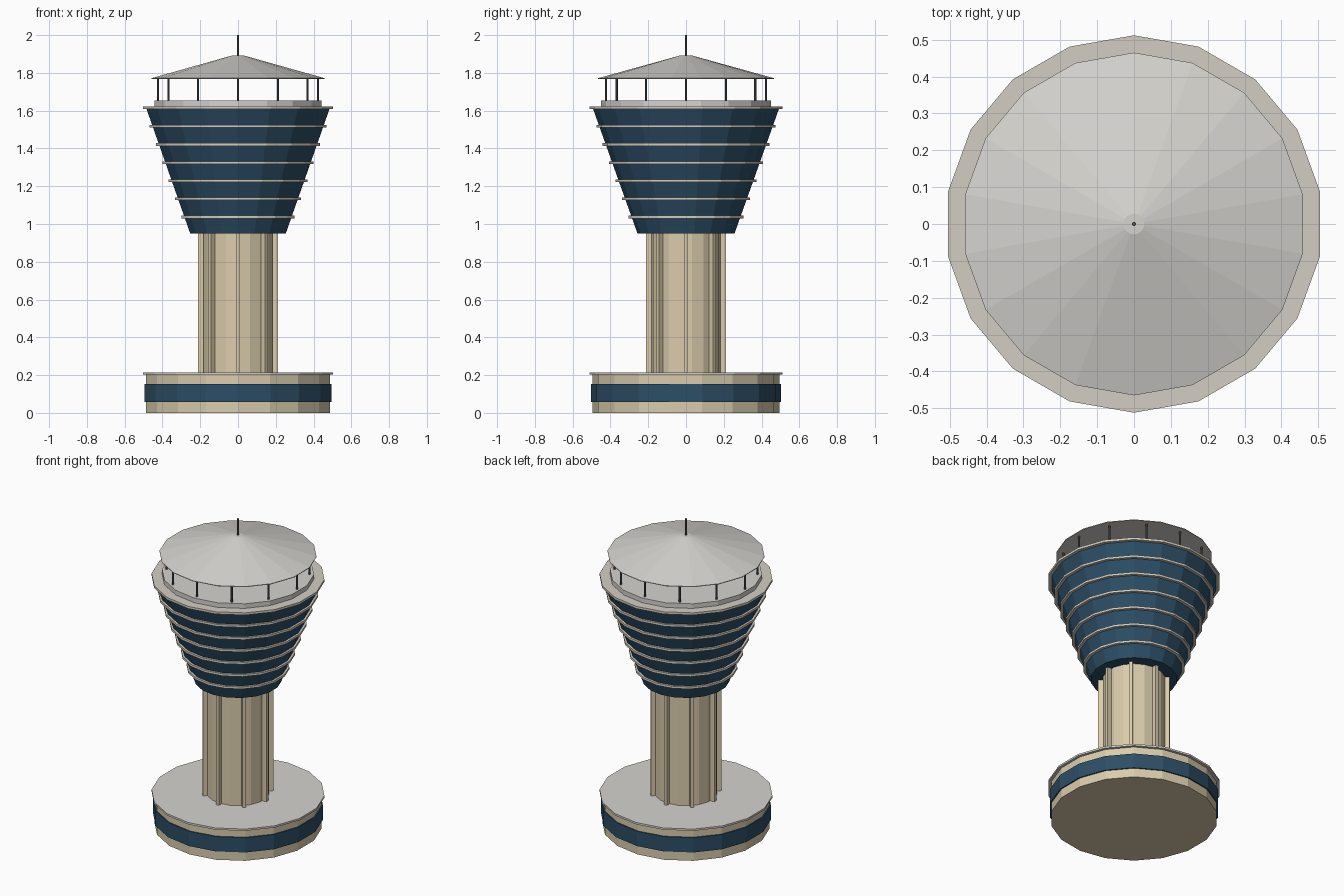
import bpy, bmesh, math

if "Cube" in bpy.data.objects:
    bpy.data.objects.remove(bpy.data.objects["Cube"])

SIDES = 18


def material(name, rgb):
    def lin(c):
        c /= 255
        return c / 12.92 if c <= 0.04045 else ((c + 0.055) / 1.055) ** 2.4
    m = bpy.data.materials.new(name)
    m.diffuse_color = (*[lin(c) for c in rgb], 1)
    m.use_nodes = True
    m.node_tree.nodes["Principled BSDF"].inputs["Base Color"].default_value = m.diffuse_color
    return m


CREAM = material("cream_concrete", (218, 204, 172))
BLUE = material("blue_glass", (44, 78, 102))
GREY = material("light_grey", (213, 211, 206))
TRIM = material("pale_trim", (212, 206, 194))
DARK = material("dark_metal", (88, 88, 88))


def finish(name, bm, mat):
    bmesh.ops.recalc_face_normals(bm, faces=bm.faces)
    me = bpy.data.meshes.new(name)
    bm.to_mesh(me)
    bm.free()
    me.materials.append(mat)
    ob = bpy.data.objects.new(name, me)
    bpy.context.collection.objects.link(ob)
    return ob


def lathe(name, profile, mat, sides=SIDES, closed=False, at=(0, 0)):
    """Revolve (radius, z) points, one vertex column facing +y; cap ends or close into a ring."""
    bm = bmesh.new()
    rows = []
    for r, z in profile:
        rows.append([bm.verts.new((at[0] + r * math.sin(2 * math.pi * k / sides),
                                   at[1] + r * math.cos(2 * math.pi * k / sides), z))
                     for k in range(sides)])
    pairs = list(zip(rows, rows[1:]))
    if closed:
        pairs.append((rows[-1], rows[0]))
    else:
        bm.faces.new(rows[0])
        bm.faces.new(rows[-1])
    for a, b in pairs:
        for k in range(sides):
            j = (k + 1) % sides
            bm.faces.new((a[k], a[j], b[j], b[k]))
    return finish(name, bm, mat)


def ring(name, r_in, r_out, z0, z1, mat):
    return lathe(name, [(r_in, z0), (r_out, z0), (r_out, z1), (r_in, z1)], mat, closed=True)


# Base building with window band and roof slab
lathe("base_drum", [(0.495, 0), (0.495, 0.206)], CREAM)
ring("base_window_band", 0.49, 0.503, 0.058, 0.154, BLUE)
lathe("base_roof_slab", [(0.512, 0.203), (0.512, 0.215)], GREY)

# Shaft with eight ribs
lathe("shaft", [(0.185, 0.21), (0.185, 0.96)], CREAM)
for i in range(8):
    a = i * math.pi / 4
    bm = bmesh.new()
    bmesh.ops.create_cube(bm, size=1)
    for v in bm.verts:
        x, y, z = 0.186 + v.co.x * 0.052, v.co.y * 0.022, 0.582 + v.co.z * 0.744
        v.co = (x * math.cos(a) - y * math.sin(a), x * math.sin(a) + y * math.cos(a), z)
    finish(f"shaft_rib_{i + 1}", bm, CREAM)

# Flared glazed head with horizontal trim rings
Z0, Z1, R0, R1 = 0.95, 1.612, 0.257, 0.493
lathe("flared_head", [(R0, Z0), (R1, Z1)], BLUE)
for i in range(6):
    z = 1.037 + i * 0.096
    r = R0 + (R1 - R0) * (z - Z0) / (Z1 - Z0)
    ring(f"trim_ring_{i + 1}", r - 0.012, r + 0.016, z - 0.007, z + 0.007, TRIM)

# Observation deck
lathe("deck_slab", [(0.512, 1.608), (0.512, 1.623)], TRIM)
lathe("deck_drum", [(0.45, 1.62), (0.45, 1.653)], GREY)

# Twelve posts carrying the roof
for i in range(12):
    a = i * math.pi / 6
    lathe(f"roof_post_{i + 1}", [(0.006, 1.65), (0.006, 1.776)], DARK, sides=6,
          at=(0.424 * math.sin(a), 0.424 * math.cos(a)))

# Conical roof and mast
lathe("roof", [(0.465, 1.768), (0.465, 1.772), (0.028, 1.893)], GREY)
lathe("mast", [(0.006, 1.885), (0.006, 2.0)], DARK, sides=6)
